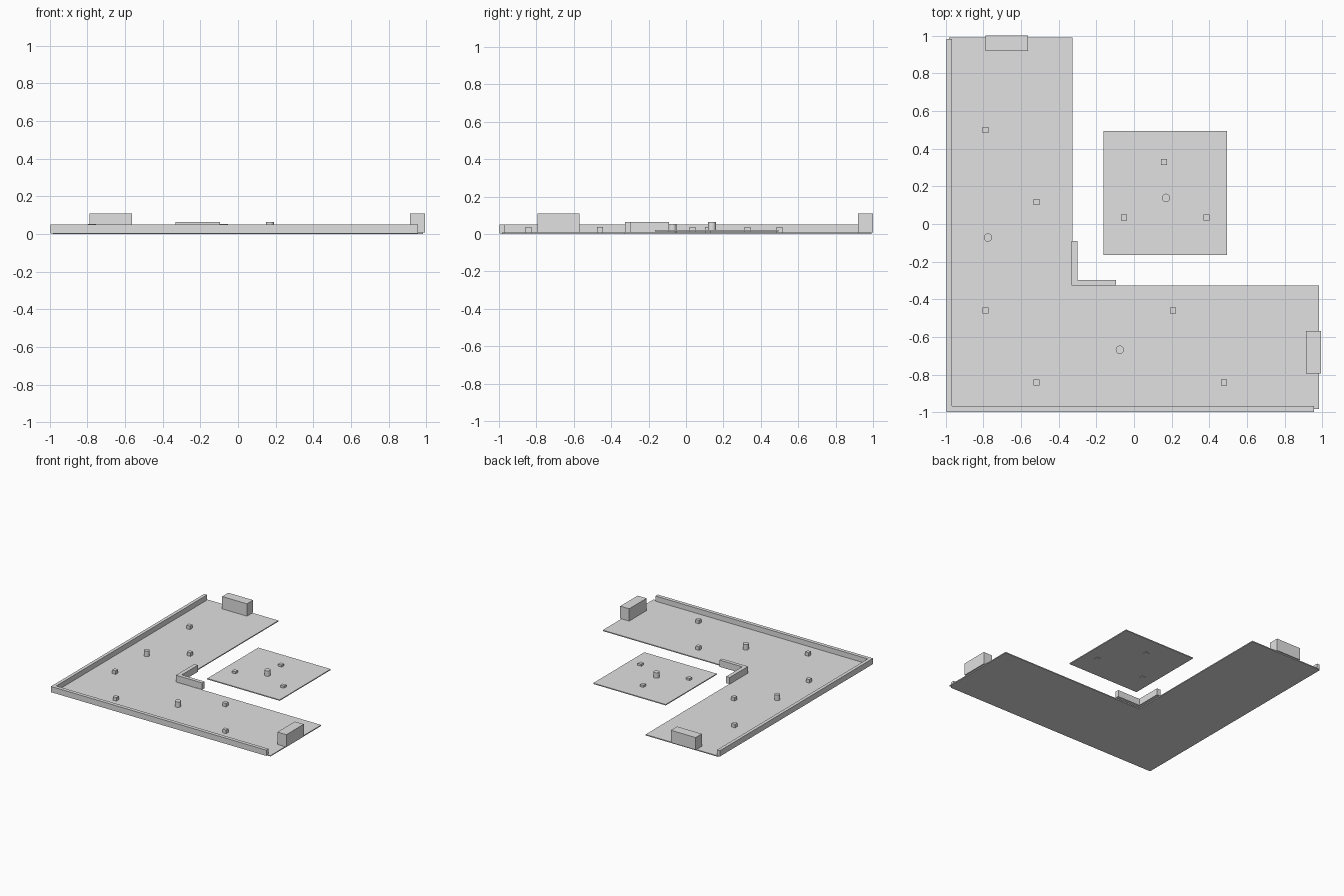
import bpy
import math

cube = bpy.data.objects.get("Cube")
if cube:
    bpy.data.objects.remove(cube, do_unlink=True)

grey = bpy.data.materials.new("light_grey")
grey.use_nodes = True
colour = (0.75, 0.75, 0.75, 1)
grey.diffuse_color = colour
grey.node_tree.nodes["Principled BSDF"].inputs["Base Color"].default_value = colour


def box(name, x, y, z):
    """Box between the (low, high) pairs of each axis."""
    spans = (x, y, z)
    bpy.ops.mesh.primitive_cube_add(size=1, location=[(a + b) / 2 for a, b in spans])
    ob = bpy.context.object
    ob.name = name
    ob.scale = [b - a for a, b in spans]
    bpy.ops.object.transform_apply(location=False, rotation=False, scale=True)
    ob.data.materials.append(grey)


def peg(name, x, y, bottom):
    r = 0.016
    box(name, (x - r, x + r), (y - r, y + r), (bottom, 0.037))


def post(name, x, y, bottom, top):
    bpy.ops.mesh.primitive_cylinder_add(vertices=32, radius=0.022, depth=top - bottom,
                                        location=(x, y, (bottom + top) / 2))
    ob = bpy.context.object
    ob.name = name
    ob.data.materials.append(grey)
    bpy.ops.object.shade_smooth_by_angle(angle=math.radians(30))


OUT, INN, T = -0.983, -0.328, 0.008   # outer edge, inner edge, floor thickness

# Floor slabs of the L shape
box("corner_floor", (OUT, INN), (OUT, INN), (0, T))
box("back_arm_floor", (OUT, INN), (INN, 0.991), (0, T))
box("side_arm_floor", (INN, 0.983), (OUT, INN), (0, T))

# Outer walls along the two long edges
box("outer_side_wall", (-0.995, -0.968), (-0.968, 0.983), (0.003, 0.05))
box("outer_front_wall", (-0.995, 0.955), (-0.998, -0.968), (0.003, 0.05))

# Low wall around the inside corner
box("inner_wall_back", (-0.333, -0.301), (-0.327, -0.09), (T, 0.063))
box("inner_wall_side", (-0.301, -0.095), (-0.327, -0.297), (T, 0.063))

# Blocks at the ends of the arms
box("back_end_block", (-0.788, -0.563), (0.92, 1.0), (T, 0.109))
box("side_end_block", (0.913, 0.994), (-0.794, -0.569), (T, 0.109))

# Separate raised square plate
box("loose_plate", (-0.163, 0.493), (-0.165, 0.495), (0.012, 0.02))

# Square pegs on the floors and through the plate
for x, y in ((-0.79, 0.5), (-0.517, 0.117), (-0.79, -0.46),
             (-0.517, -0.842), (0.208, -0.46), (0.477, -0.842)):
    peg("floor_peg", x, y, T)
for x, y in ((0.16, 0.33), (-0.053, 0.035), (0.386, 0.035)):
    peg("plate_peg", x, y, T)

# Round posts
post("back_arm_post", -0.776, -0.072, T, 0.053)
post("side_arm_post", -0.075, -0.668, T, 0.053)
post("plate_post", 0.17, 0.139, 0.019, 0.064)
